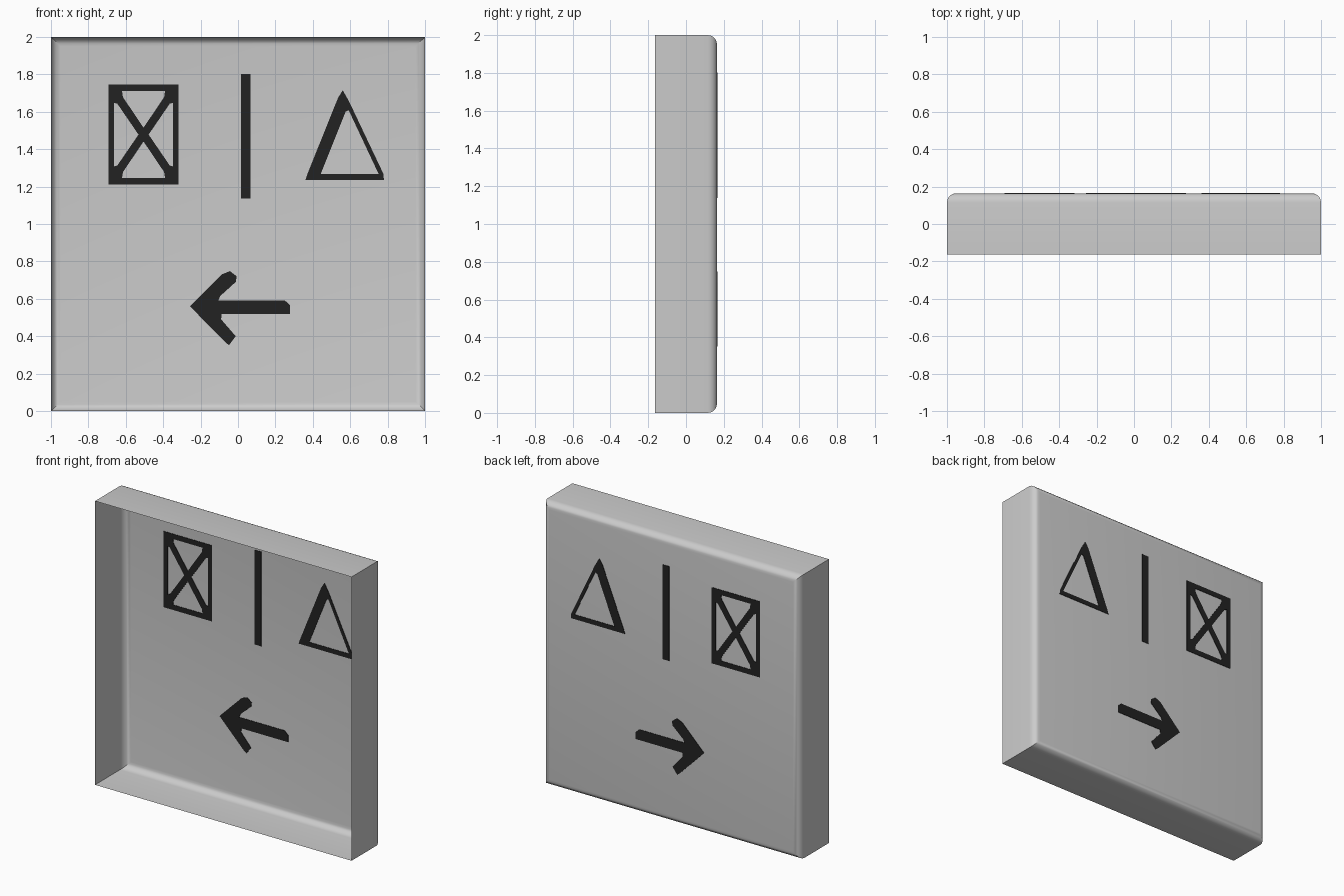
import bpy, bmesh, math

if "Cube" in bpy.data.objects:
    bpy.data.objects.remove(bpy.data.objects["Cube"])

DEPTH = 0.164      # half depth of the tray
RADIUS = 0.05      # rounding of the back rim


def material(name, rgb):
    m = bpy.data.materials.new(name)
    m.diffuse_color = (*rgb, 1)
    m.use_nodes = True
    m.node_tree.nodes["Principled BSDF"].inputs["Base Color"].default_value = m.diffuse_color
    return m


grey = material("light_grey", (0.6, 0.6, 0.6))
black = material("black_paint", (0.016, 0.016, 0.016))


def finish(bm, name, mat):
    bmesh.ops.recalc_face_normals(bm, faces=bm.faces)
    me = bpy.data.meshes.new(name)
    bm.to_mesh(me)
    bm.free()
    me.materials.append(mat)
    ob = bpy.data.objects.new(name, me)
    bpy.context.collection.objects.link(ob)
    return ob


# Sign shell: square rings swept along a rounded profile, open at the front
def sign_shell():
    profile = [(1, -DEPTH)]
    steps = 5
    for i in range(steps + 1):
        a = math.pi / 2 * i / steps
        profile.append((1 - RADIUS + RADIUS * math.cos(a),
                        DEPTH - RADIUS + RADIUS * math.sin(a)))
    bm = bmesh.new()
    rings = [[bm.verts.new((sx * h, y, 1 + sz * h))
              for sx, sz in ((-1, -1), (1, -1), (1, 1), (-1, 1))]
             for h, y in profile]
    for a, b in zip(rings, rings[1:]):
        for i in range(4):
            j = (i + 1) % 4
            bm.faces.new((a[i], a[j], b[j], b[i]))
    bm.faces.new(rings[-1])
    bm.normal_update()
    ob = finish(bm, "sign_shell", grey)
    # outward normals: the back panel must face +y
    if ob.data.polygons[-1].normal.y < 0:
        ob.data.flip_normals()
    bpy.context.view_layer.objects.active = ob
    ob.select_set(True)
    bpy.ops.object.shade_smooth_by_angle(angle=math.radians(30))
    ob.select_set(False)


# Painted symbol: thin plate through the panel, visible on both sides
def symbol(name, *loops):
    thick = 0.006
    bm = bmesh.new()
    edges = []
    for loop in loops:
        vs = [bm.verts.new((x, DEPTH - thick / 2, z)) for x, z in loop]
        edges += [bm.edges.new((vs[i - 1], vs[i])) for i in range(len(vs))]
    bmesh.ops.triangle_fill(bm, edges=edges, use_beauty=True, normal=(0, -1, 0))
    ext = bmesh.ops.extrude_face_region(bm, geom=bm.faces[:], use_keep_orig=True)
    bmesh.ops.translate(bm, vec=(0, thick, 0),
                        verts=[g for g in ext["geom"] if isinstance(g, bmesh.types.BMVert)])
    finish(bm, name, black)


def rect(x0, x1, z0, z1):
    return [(x0, z0), (x1, z0), (x1, z1), (x0, z1)]


sign_shell()

# Crossed box: frame with four triangular openings mirrored about its centre
cx, cz = -0.505, 1.478
holes = []
for s in (-1, 1):
    holes.append([(cx - 0.115, cz + s * 0.232), (cx + 0.115, cz + s * 0.232),
                  (cx + 0.11, cz + s * 0.2), (cx, cz + s * 0.037),
                  (cx - 0.11, cz + s * 0.2)])
    holes.append([(cx + s * 0.157, cz - 0.17), (cx + s * 0.157, cz + 0.17),
                  (cx + s * 0.14, cz + 0.165), (cx + s * 0.027, cz),
                  (cx + s * 0.14, cz - 0.165)])
symbol("crossed_box_symbol", rect(-0.693, -0.317, 1.21, 1.745), *holes)

# Divider bar
symbol("divider_bar", rect(0.015, 0.068, 1.137, 1.803))

# Triangle outline with a heavy left stroke
symbol("triangle_symbol",
       [(0.36, 1.235), (0.78, 1.235), (0.778, 1.267), (0.594, 1.655),
        (0.56, 1.715), (0.535, 1.675), (0.37, 1.265)],
       [(0.442, 1.267), (0.752, 1.267), (0.592, 1.608), (0.575, 1.6)])

# Arrow pointing left
symbol("arrow_symbol",
       [(-0.257, 0.56), (-0.086, 0.731), (-0.043, 0.748), (-0.007, 0.72),
        (-0.012, 0.69), (-0.095, 0.615), (-0.105, 0.592), (0.25, 0.592),
        (0.278, 0.565), (0.278, 0.518), (-0.088, 0.518), (-0.09, 0.49),
        (-0.012, 0.40), (-0.048, 0.352), (-0.07, 0.37)])
